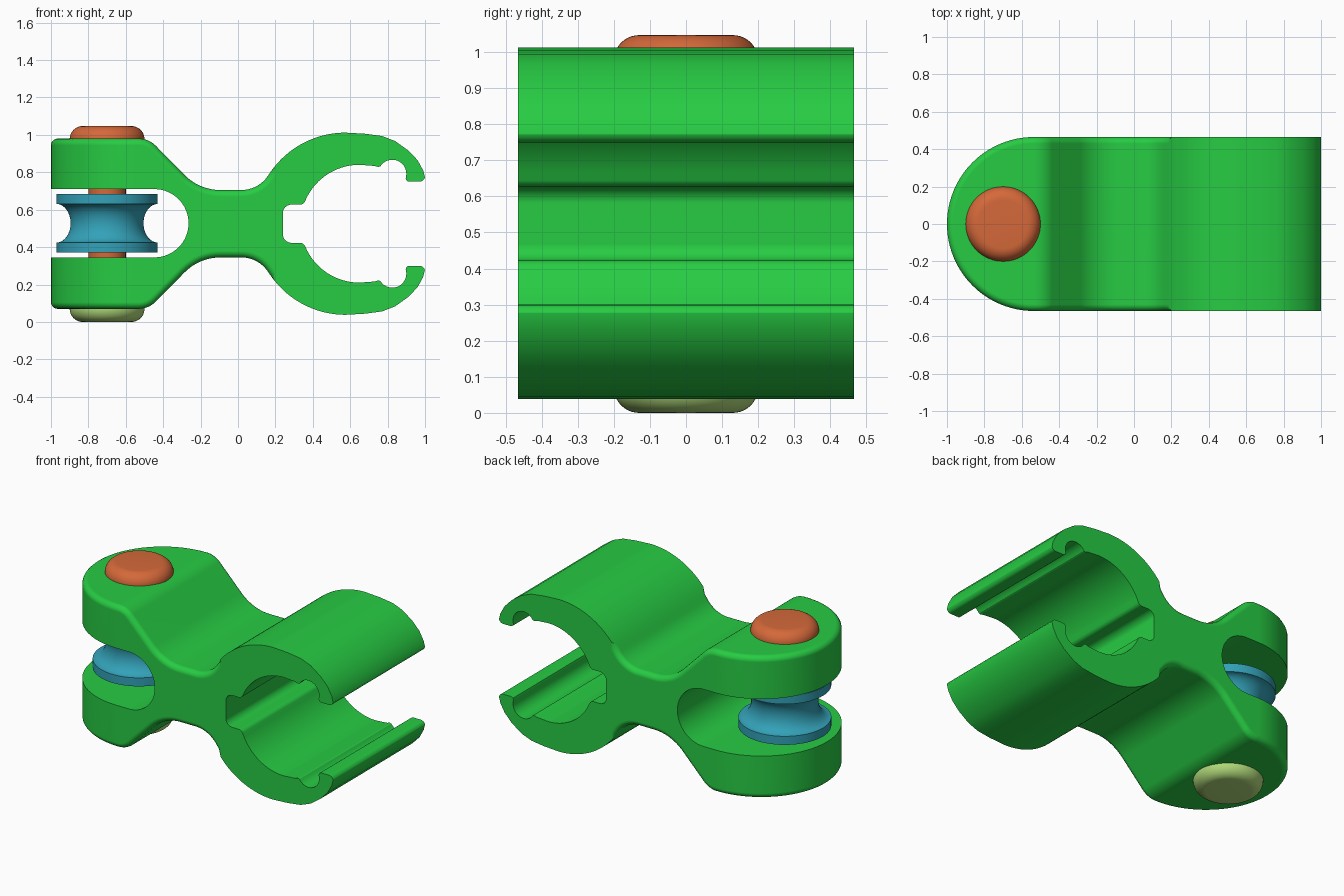
import bpy, bmesh
from math import sin, cos, pi, radians
from mathutils import Vector

if "Cube" in bpy.data.objects:
    bpy.data.objects.remove(bpy.data.objects["Cube"], do_unlink=True)

HEIGHT = 1.05       # everything mirrors about half of this
HALF_W = 0.465      # half width of the body
PIN_X = -0.7


def material(name, rgb):
    m = bpy.data.materials.new(name)
    m.use_nodes = True
    m.diffuse_color = (*rgb, 1)
    m.node_tree.nodes["Principled BSDF"].inputs["Base Color"].default_value = (*rgb, 1)
    return m


green = material("green plastic", (0.02, 0.60, 0.056))
teal = material("teal plastic", (0.033, 0.36, 0.48))
orange = material("orange plastic", (0.66, 0.14, 0.042))
olive = material("pale olive plastic", (0.43, 0.68, 0.19))


def arc(cx, cy, r, start, end, n):
    angles = [radians(start + (end - start) * i / n) for i in range(n + 1)]
    return [(cx + r * cos(a), cy + r * sin(a)) for a in angles]


def corner(before, at, after, r, n=8):
    """Points of a fillet of radius r at a corner."""
    p = Vector(at)
    u, v = (Vector(before) - p).normalized(), (Vector(after) - p).normalized()
    half = u.angle(v) / 2
    reach = r * cos(half) / sin(half)
    centre = p + (u + v).normalized() * (r / sin(half))
    a, b = p + u * reach - centre, p + v * reach - centre
    mix = [a.lerp(b, i / n).normalized() for i in range(n + 1)]
    return [tuple(centre + d * r) for d in mix]


def mirrored(upper):
    return upper + [(x, HEIGHT - z) for x, z in reversed(upper)]


def finish(bm, name, mat):
    bmesh.ops.recalc_face_normals(bm, faces=bm.faces)
    mesh = bpy.data.meshes.new(name)
    bm.to_mesh(mesh)
    bm.free()
    ob = bpy.data.objects.new(name, mesh)
    bpy.context.collection.objects.link(ob)
    mesh.materials.append(mat)
    return ob


def prism(name, points, to3d, low, high, mat=green):
    """Extrude a closed outline between two levels."""
    bm = bmesh.new()
    rings = [[bm.verts.new(to3d(a, b, t)) for a, b in points] for t in (low, high)]
    for ring in rings:
        bm.faces.new(ring)
    for i in range(len(points)):
        bm.faces.new((rings[0][i - 1], rings[0][i], rings[1][i], rings[1][i - 1]))
    return finish(bm, name, mat)


def side_prism(name, points):
    return prism(name, points, lambda x, z, y: (x, y, z), -0.6, 0.6)


def lathe(name, profile, mat, n=64):
    """Spin a radius/height profile about the pin axis."""
    bm = bmesh.new()
    rings = [[bm.verts.new((PIN_X + r * cos(2 * pi * i / n), r * sin(2 * pi * i / n), z))
              for i in range(n)] for r, z in profile]
    for lower, upper in zip(rings, rings[1:]):
        for i in range(n):
            bm.faces.new((lower[i - 1], lower[i], upper[i], upper[i - 1]))
    bm.faces.new(rings[0])
    bm.faces.new(rings[-1])
    ob = finish(bm, name, mat)
    smooth(ob)
    return ob


def activate(ob):
    bpy.ops.object.select_all(action='DESELECT')
    ob.select_set(True)
    bpy.context.view_layer.objects.active = ob


def smooth(ob):
    activate(ob)
    bpy.ops.object.shade_smooth_by_angle(angle=radians(32))


def boolean(ob, cutter, operation):
    activate(ob)
    mod = ob.modifiers.new("cut", 'BOOLEAN')
    mod.object, mod.operation, mod.solver = cutter, operation, 'EXACT'
    bpy.ops.object.modifier_apply(modifier=mod.name)
    bpy.data.objects.remove(cutter, do_unlink=True)


# Body: rounded plan outline crossed with the side silhouette
plan = arc(-0.535, 0, HALF_W, 90, 270, 48) + [(1.1, -HALF_W), (1.1, HALF_W)]
body = prism("clip_body", plan, lambda x, y, z: (x, y, z), -0.2, 1.3)

bulge = arc(0.575, 0.525, 0.487, 145, 90, 20)
shoulder, waist, neck = (-0.477, 0.98), (-0.207, 0.705), (0.107, 0.705)
silhouette = ([(-1.1, 0.98)]
              + corner((-1.1, 0.98), shoulder, waist, 0.13)
              + corner(shoulder, waist, neck, 0.27)
              + corner(waist, neck, bulge[0], 0.17)
              + bulge
              + [(0.68, 1.006), (0.77, 0.994), (0.84, 0.967), (0.91, 0.917),
                 (0.96, 0.865), (0.99, 0.81), (1.0, 0.77)])
boolean(body, side_prism("silhouette_cutter", mirrored(silhouette)), 'INTERSECT')

# Soft rim around the fork end and waist
bm = bmesh.new()
bm.from_mesh(body.data)
bmesh.ops.remove_doubles(bm, verts=bm.verts, dist=0.0005)
rim = [e for e in bm.edges if len(e.link_faces) == 2
       and e.calc_face_angle(0) > radians(45)
       and max(v.co.x for v in e.verts) < 0.2]
bmesh.ops.bevel(bm, geom=rim, offset=0.035, segments=5, profile=0.5,
                affect='EDGES', clamp_overlap=False)
bm.to_mesh(body.data)
bm.free()

# Slot for the roller
slot = [(-1.2, 0.345)] + arc(-0.447, 0.5275, 0.1825, -90, 90, 32) + [(-1.2, 0.71)]
boolean(body, side_prism("slot_cutter", slot), 'DIFFERENCE')

# Snap opening with hooked lips
bore = arc(0.65, 0.525, 0.315, 153, 90, 20)
hook = arc(0.825, 0.792, 0.075, 148, -12, 16)
notch, step, lip = (0.24, 0.627), (0.35, 0.627), (0.89, 0.75)
opening = (corner((0.24, 0.5), notch, step, 0.045)
           + corner(notch, step, bore[0], 0.03, 4)
           + bore + [(0.73, 0.834), (0.75, 0.828)]
           + hook
           + corner(hook[-1], lip, (0.97, 0.75), 0.018, 4)
           + arc(0.97, 0.78, 0.03, -90, 0, 5)
           + [(1.2, 0.79)])
boolean(body, side_prism("opening_cutter", mirrored(opening)), 'DIFFERENCE')
smooth(body)
body.modifiers.new("even shading", 'WEIGHTED_NORMAL').keep_sharp = True

# Grooved roller
groove = [(0.27 - 0.075 * cos(t), 0.5275 + 0.103 * sin(t))
          for t in [pi * (i / 20 - 0.5) for i in range(21)]]
lathe("roller", [(0.09, 0.37), (0.27, 0.37)] + groove + [(0.27, 0.685), (0.09, 0.685)], teal)

# Pin shaft and its domed ends
lathe("pin_shaft", [(0.1, 0.1), (0.1, 0.95)], orange)
dome = [(0.2, 0.94)] + arc(0.13, 0.977, 0.07, 0, 90, 10)
lathe("pin_head", dome, orange)
lathe("pin_cap", [(r, 1.047 - z) for r, z in dome], olive)
